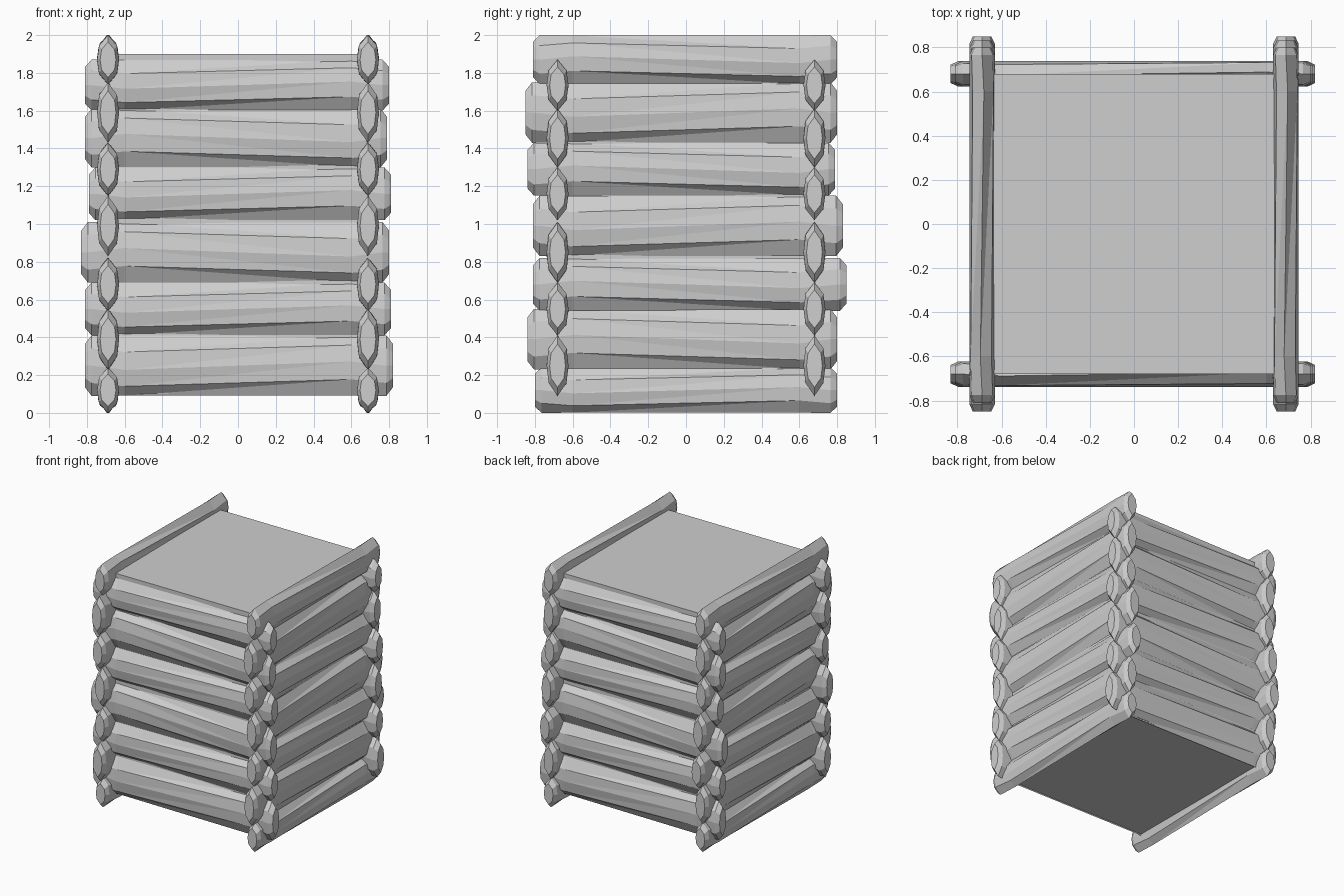
import bpy
import bmesh
from math import sin, cos, radians
from mathutils import Matrix

cube = bpy.data.objects.get("Cube")
if cube:
    bpy.data.objects.remove(cube, do_unlink=True)

wood = bpy.data.materials.new("pale_grey")
wood.use_nodes = True
GREY = (0.62, 0.62, 0.62, 1)
wood.diffuse_color = GREY
wood.node_tree.nodes["Principled BSDF"].inputs["Base Color"].default_value = GREY

# Angles round the log section, starting at the top edge
SECTION = [radians(a) for a in (0, 55, 90, 125, 180, 235, 270, 305)]
HALF_DEPTH = 0.058
TWIST = radians(8)


def finish(bm, name):
    bmesh.ops.recalc_face_normals(bm, faces=bm.faces)
    mesh = bpy.data.meshes.new(name)
    bm.to_mesh(mesh)
    bm.free()
    mesh.materials.append(wood)
    obj = bpy.data.objects.new(name, mesh)
    bpy.context.collection.objects.link(obj)


def add_log(name, start, end, bottom, top, offset, rise, angle):
    """Hewn log along a wall: chamfered ends and a slightly twisted body."""
    bm = bmesh.new()
    mid, half = (bottom + top) / 2, (top - bottom) / 2
    # Position along the log, section scale, section twist
    stations = [(start, 0.72, 0), (start + 0.035, 1, 0), (-0.6, 1, rise * TWIST),
                (0.6, 1, -rise * TWIST), (end - 0.035, 1, 0), (end, 0.72, 0)]
    rings = [[bm.verts.new((x, -offset - HALF_DEPTH * s * sin(t + tw),
                            mid + half * s * cos(t + tw))) for t in SECTION]
             for x, s, tw in stations]
    n = len(SECTION)
    for i, (a, b) in enumerate(zip(rings, rings[1:])):
        for k in range(n):
            j = (k + 1) % n
            if i != 2:
                bm.faces.new((a[k], a[j], b[j], b[k]))
            elif rise > 0:
                bm.faces.new((a[k], a[j], b[k]))
                bm.faces.new((a[j], b[j], b[k]))
            else:
                bm.faces.new((a[k], a[j], b[j]))
                bm.faces.new((a[k], b[j], b[k]))
    bm.faces.new(rings[0])
    bm.faces.new(rings[-1])
    bm.transform(Matrix.Rotation(radians(angle), 4, "Z"))
    finish(bm, name)


# Each log: start, end, bottom, top, slope of the hewn ridge
FRONT_LOGS = [(-0.81, 0.82, 0.09, 0.41, 1), (-0.81, 0.81, 0.41, 0.69, 1),
              (-0.83, 0.80, 0.69, 1.01, -1), (-0.79, 0.81, 1.02, 1.30, 1),
              (-0.81, 0.79, 1.30, 1.61, -1), (-0.81, 0.80, 1.60, 1.87, 1)]
SIDE_LOGS = [(-0.80, 0.80, 0.00, 0.24, 1), (-0.84, 0.80, 0.23, 0.55, -1),
             (-0.81, 0.85, 0.54, 0.82, -1), (-0.81, 0.83, 0.83, 1.15, 1),
             (-0.84, 0.79, 1.15, 1.43, -1), (-0.85, 0.80, 1.43, 1.75, 1),
             (-0.81, 0.80, 1.74, 2.00, -1)]

# Opposite walls share their logs, with ends swapped by the half turn
for wall, logs, offset, angle in (("front", FRONT_LOGS, 0.68, 0),
                                  ("left", SIDE_LOGS, 0.688, 90),
                                  ("back", FRONT_LOGS, 0.68, 180),
                                  ("right", SIDE_LOGS, 0.688, 270)):
    for i, (start, end, low, high, rise) in enumerate(logs, 1):
        if angle >= 180:
            start, end = -end, -start
        add_log(f"{wall}_log_{i}", start, end, low, high, offset, rise, angle)

# Solid core closing the top and bottom between the walls
core = bmesh.new()
bmesh.ops.create_cube(core, size=1)
bmesh.ops.scale(core, vec=(1.37, 1.36, 1.80), verts=core.verts)
bmesh.ops.translate(core, vec=(0, 0, 1.0), verts=core.verts)
finish(core, "core_block")
